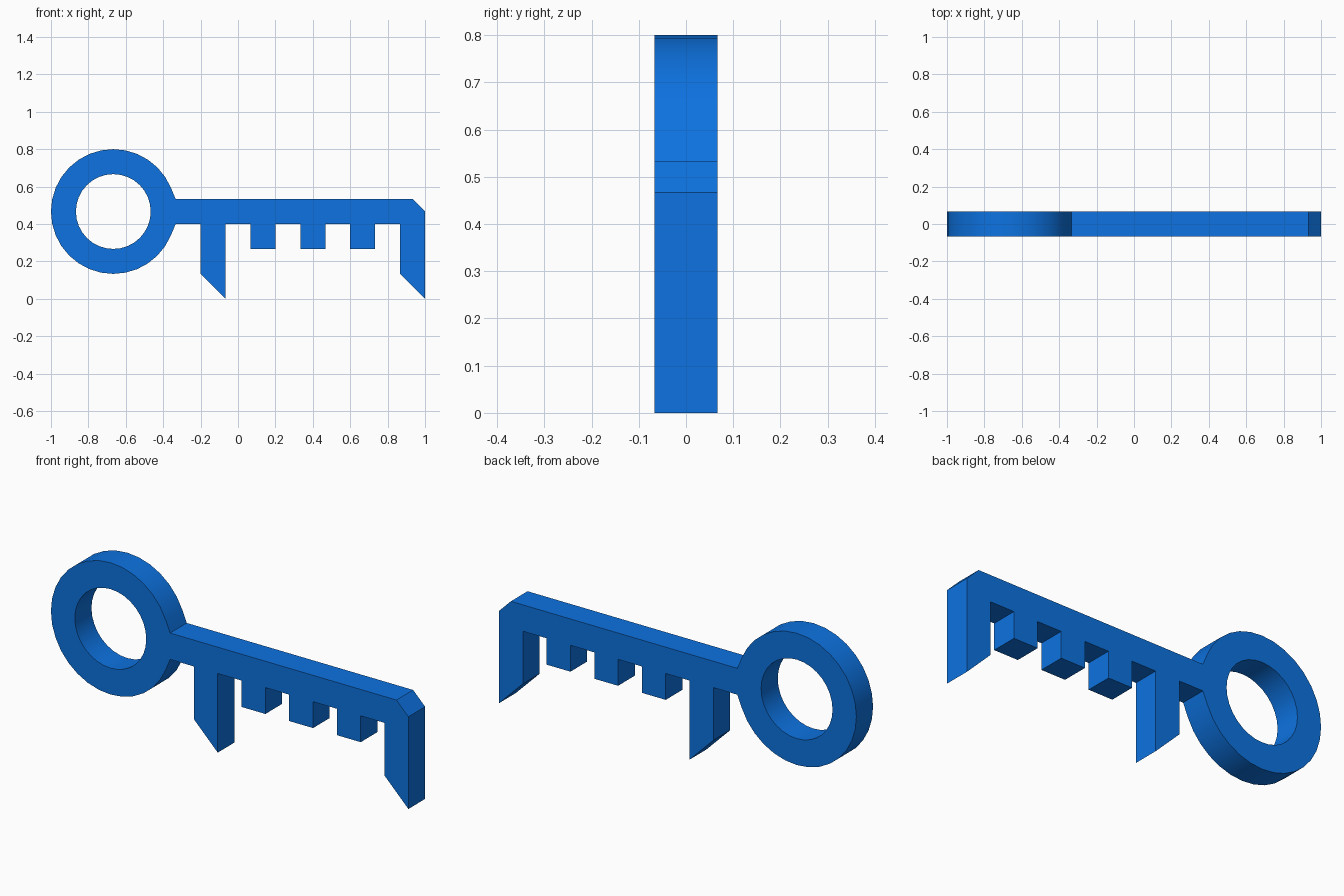
import bpy, bmesh
from math import cos, sin, tau, radians

if "Cube" in bpy.data.objects:
    bpy.data.objects.remove(bpy.data.objects["Cube"])

U = 1 / 15          # design grid step
T = U               # half thickness
CX, CZ, N = -10 * U, 7 * U, 32

bm = bmesh.new()


def vert(x, z):
    return bm.verts.new((x, -T, z))


# Bow: flat ring of quads, with the two corners beside the shaft pulled onto it
outer, inner = [], []
for i in range(N):
    c, s = cos(tau * i / N), sin(tau * i / N)
    if i in (1, N - 1):
        outer.append(vert(-5 * U, CZ + (U if i == 1 else -U)))
    else:
        outer.append(vert(CX + 5 * U * c, CZ + 5 * U * s))
    inner.append(vert(CX + 3 * U * c, CZ + 3 * U * s))
for i in range(N):
    j = (i + 1) % N
    bm.faces.new((outer[i], outer[j], inner[j], inner[i]))

# Shaft with teeth: (left edge, left bottom, right bottom) in grid steps
teeth = [(-3, 2, 0), (1, 4, 4), (5, 4, 4), (9, 4, 4), (13, 2, 0)]
profile = []
for x, left, right in teeth:
    profile += [(x, 6), (x, left), (x + 2, right)]
    if x < 13:
        profile.append((x + 2, 6))
profile += [(15, 7), (14, 8)]
shaft = [outer[1], outer[0], outer[-1]] + [vert(x * U, z * U) for x, z in profile]
bm.faces.new(shaft)

# Thicken into a solid
result = bmesh.ops.extrude_face_region(bm, geom=bm.faces[:], use_keep_orig=True)
moved = [g for g in result["geom"] if isinstance(g, bmesh.types.BMVert)]
bmesh.ops.translate(bm, verts=moved, vec=(0, 2 * T, 0))
bmesh.ops.recalc_face_normals(bm, faces=bm.faces[:])

mesh = bpy.data.meshes.new("key")
bm.to_mesh(mesh)
bm.free()
key = bpy.data.objects.new("key", mesh)
bpy.context.collection.objects.link(key)

# Blue finish and smooth ring walls
blue = bpy.data.materials.new("blue")
blue.diffuse_color = (0.004, 0.17, 0.75, 1)
blue.use_nodes = True
blue.node_tree.nodes["Principled BSDF"].inputs["Base Color"].default_value = blue.diffuse_color
mesh.materials.append(blue)
bpy.context.view_layer.objects.active = key
key.select_set(True)
bpy.ops.object.shade_smooth_by_angle(angle=radians(30))
